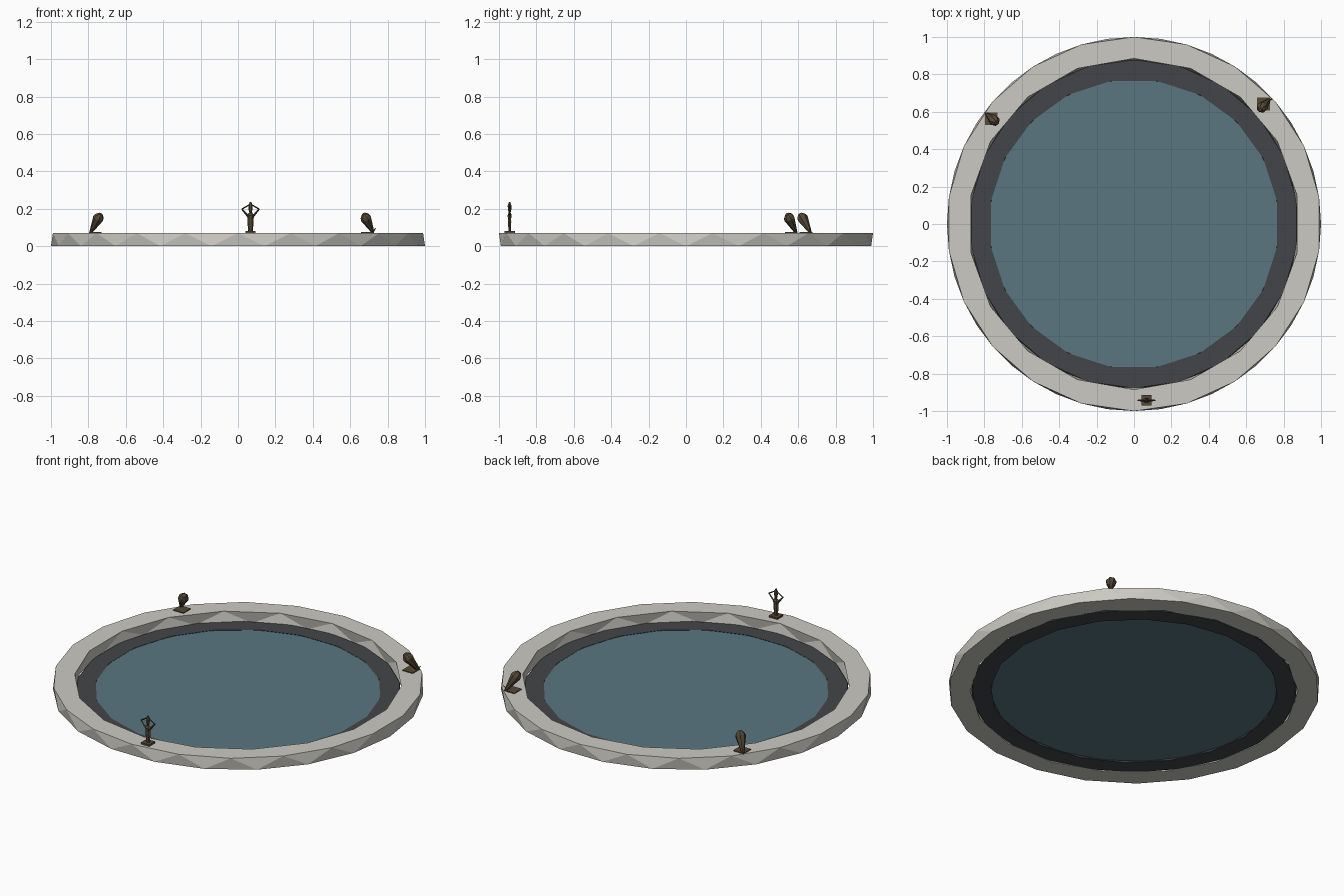
import bpy, bmesh, math
from mathutils import Vector

if "Cube" in bpy.data.objects:
    bpy.data.objects.remove(bpy.data.objects["Cube"])


def mat(name, rgb):
    m = bpy.data.materials.new(name)
    m.diffuse_color = (*rgb, 1)
    m.use_nodes = True
    m.node_tree.nodes["Principled BSDF"].inputs["Base Color"].default_value = m.diffuse_color
    return m


STONE = mat("pale_stone", (0.60, 0.59, 0.54))
DARK = mat("dark_lining", (0.055, 0.06, 0.065))
WATER = mat("water_blue", (0.10, 0.18, 0.22))
BRONZE = mat("bronze", (0.09, 0.065, 0.035))


def finish(name, bm, material):
    bmesh.ops.recalc_face_normals(bm, faces=bm.faces)
    me = bpy.data.meshes.new(name)
    bm.to_mesh(me)
    bm.free()
    me.materials.append(material)
    ob = bpy.data.objects.new(name, me)
    bpy.context.collection.objects.link(ob)
    return ob


def loop(bm, r, z, n, phase=0.0):
    return [bm.verts.new((r * math.cos(2 * math.pi * (i + phase) / n),
                          r * math.sin(2 * math.pi * (i + phase) / n), z)) for i in range(n)]


def edges_of(bm, vs):
    return [bm.edges.get((a, b)) for a, b in zip(vs, vs[1:] + vs[:1])]


def zigzag(bm, low, high):
    # wall of alternating triangles, high loop turned by half a step
    n = len(low)
    for i in range(n):
        j = (i + 1) % n
        bm.faces.new((low[i], low[j], high[i]))
        bm.faces.new((high[i], low[j], high[j]))


def ring(name, r_out, n_out, r_in, n_in, z0, z1, material):
    # faceted ring with independent side counts inside and outside
    bm = bmesh.new()
    ob, ot = loop(bm, r_out, z0, n_out), loop(bm, r_out, z1, n_out, 0.5)
    ib, it = loop(bm, r_in, z0, n_in), loop(bm, r_in, z1, n_in, 0.5)
    zigzag(bm, ob, ot)
    zigzag(bm, ib, it)
    for a, b in ((ob, ib), (ot, it)):
        bmesh.ops.triangle_fill(bm, use_beauty=True, edges=edges_of(bm, a) + edges_of(bm, b))
    return finish(name, bm, material)


def lathe(name, base, tip, profile, sides=6, flat=1.0):
    # tapered body along base -> tip; profile = (fraction, radius); flat squashes depth
    bm = bmesh.new()
    base, tip = Vector(base), Vector(tip)
    axis = tip - base
    d = axis.normalized()
    u = d.cross(Vector((0, 1, 0)))
    u = u.normalized() if u.length > 1e-4 else Vector((1, 0, 0))
    v = d.cross(u)
    rings = []
    for t, r in profile:
        c = base + axis * t
        rings.append([bm.verts.new(c + u * r * math.cos(2 * math.pi * k / sides)
                                   + v * r * flat * math.sin(2 * math.pi * k / sides))
                      for k in range(sides)])
    for a, b in zip(rings, rings[1:]):
        for k in range(sides):
            j = (k + 1) % sides
            bm.faces.new((a[k], a[j], b[j], b[k]))
    bm.faces.new(rings[0])
    bm.faces.new(rings[-1])
    return finish(name, bm, BRONZE)


def plinth(name, x, y, size, z0, z1):
    bm = bmesh.new()
    bmesh.ops.create_cube(bm, size=1)
    for p in bm.verts:
        p.co = Vector((x + p.co.x * size, y + p.co.y * size, z0 + (p.co.z + 0.5) * (z1 - z0)))
    return finish(name, bm, BRONZE)


# basin
ring("stone_rim", 1.0, 22, 0.885, 18, 0.0, 0.07, STONE)
ring("dark_lining", 0.878, 22, 0.775, 20, 0.0, 0.012, DARK)
bm = bmesh.new()
bm.faces.new(loop(bm, 0.785, 0.009, 22, 0.25))
finish("water", bm, WATER)

# standing figure with raised arms
fx, fy = 0.067, -0.943
plinth("standing_plinth", fx, fy, 0.055, 0.068, 0.080)
lathe("standing_body", (fx, fy, 0.08), (fx, fy, 0.18),
      [(0, 0.012), (0.3, 0.015), (0.5, 0.017), (0.65, 0.015), (0.85, 0.022), (1, 0.008)], 6, 0.6)
lathe("standing_head", (fx, fy, 0.175), (fx, fy, 0.237),
      [(0, 0.005), (0.3, 0.010), (0.65, 0.012), (1, 0.004)])
for s, side in ((-1, "left"), (1, "right")):
    shoulder, elbow, hand = [(fx + s * a, fy, z) for a, z in ((0.016, 0.163), (0.046, 0.198), (0.006, 0.222))]
    lathe(side + "_upper_arm", shoulder, elbow, [(0, 0.006), (1, 0.004)], 4)
    lathe(side + "_forearm", elbow, hand, [(0, 0.004), (1, 0.003)], 4)

# two figures bending toward the water
LEAN = [(0, 0.008), (0.3, 0.016), (0.6, 0.024), (0.82, 0.030), (0.95, 0.025), (1.08, 0.012)]
for name, px, py, foot, top in (
        ("left_diver", -0.763, 0.562, (-0.787, 0.588, 0.074), (-0.738, 0.545, 0.165)),
        ("right_diver", 0.692, 0.642, (0.722, 0.664, 0.074), (0.676, 0.615, 0.165))):
    plinth(name + "_plinth", px, py, 0.068, 0.067, 0.075)
    lathe(name + "_body", foot, top, LEAN, 7)
lathe("right_diver_heel", (0.715, 0.658, 0.074), (0.737, 0.668, 0.095), [(0, 0.006), (1, 0.002)], 4)
